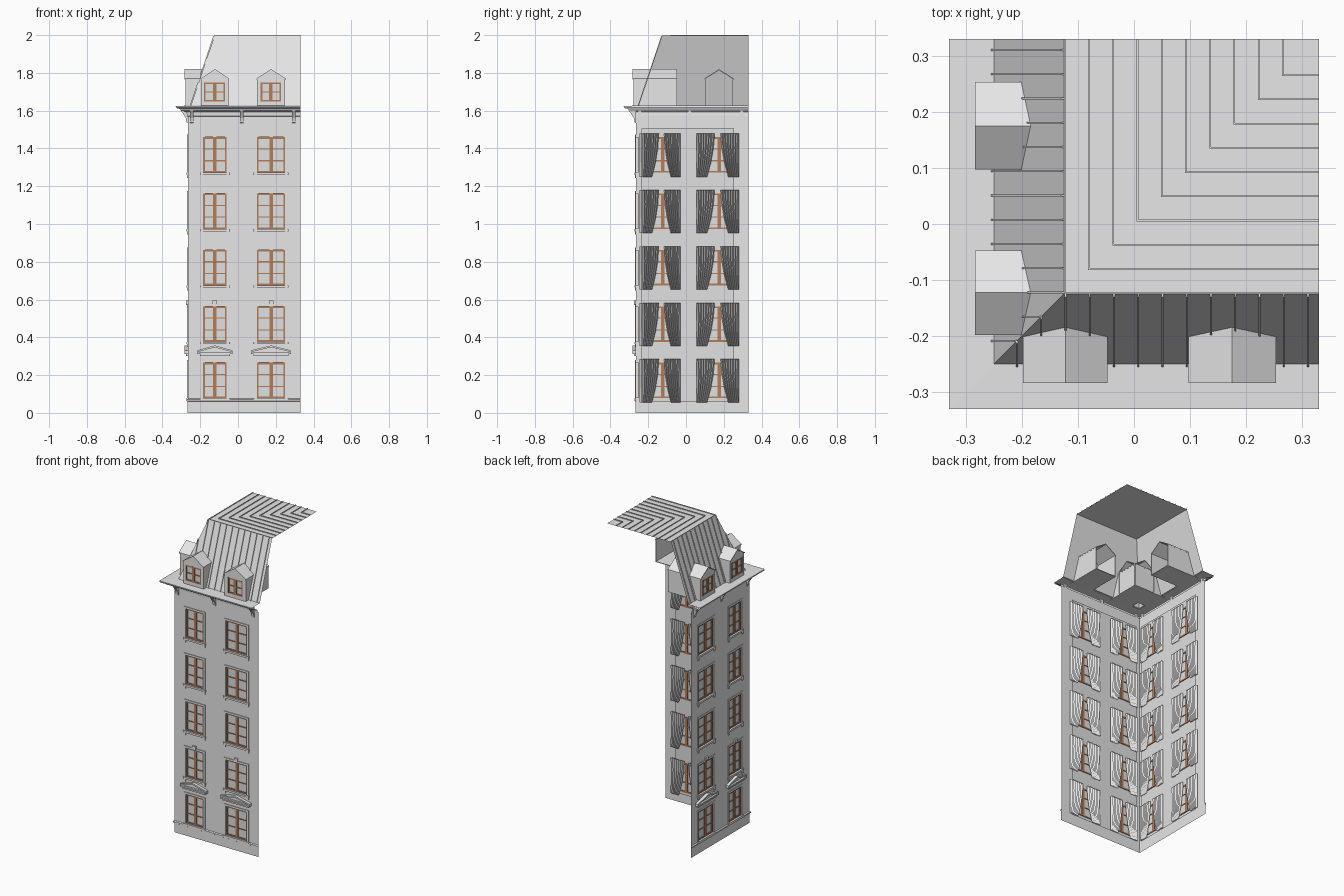
import bpy, bmesh, math

if "Cube" in bpy.data.objects:
    bpy.data.objects.remove(bpy.data.objects["Cube"])

def material(name, rgb):
    m = bpy.data.materials.new(name)
    m.diffuse_color = (*rgb, 1)
    m.use_nodes = True
    m.node_tree.nodes["Principled BSDF"].inputs["Base Color"].default_value = m.diffuse_color
    return m

GREY = material("pale grey stone", (0.8, 0.8, 0.8))
BROWN = material("brown wood", (0.45, 0.21, 0.11))
GLASS = material("window pane grey", (0.75, 0.75, 0.75))

W = 0.265            # distance of both facades from the centre
E = 0.33             # open ends of the two wings
BAYS = [(-0.185, -0.06), (0.10, 0.25)]          # window openings
FLOORS = [(0.078 + 0.2985 * i, 0.266 + 0.2985 * i) for i in range(5)]
DORMERS = [(-0.195, -0.05), (0.10, 0.25)]
BASE, TOP = 1.625, 1.995                        # mansard heights

def slope_y(z):
    return -(0.25 - 0.125 * (z - BASE) / (TOP - BASE))

def finish(name, bm, mat, transpose=True, recalc=True):
    """Make the object; the side wing is the front wing with x and y swapped."""
    if recalc:
        bmesh.ops.recalc_face_normals(bm, faces=bm.faces)
    if transpose:
        faces = list(bm.faces)
        copy = {v: bm.verts.new((v.co.y, v.co.x, v.co.z)) for v in list(bm.verts)}
        for f in faces:
            bm.faces.new([copy[v] for v in reversed(f.verts)])
    me = bpy.data.meshes.new(name)
    bm.to_mesh(me)
    bm.free()
    me.materials.append(mat)
    ob = bpy.data.objects.new(name, me)
    bpy.context.collection.objects.link(ob)
    return ob

def quad(bm, *pts):
    bm.faces.new([bm.verts.new(p) for p in pts])

def prism(bm, pts, y0, y1):
    """Extrude an (x, z) outline along y."""
    a = [bm.verts.new((x, y0, z)) for x, z in pts]
    b = [bm.verts.new((x, y1, z)) for x, z in pts]
    bm.faces.new(a)
    bm.faces.new(b[::-1])
    for i in range(len(a)):
        j = (i + 1) % len(a)
        bm.faces.new((a[j], a[i], b[i], b[j]))

def box(bm, x0, x1, y0, y1, z0, z1):
    prism(bm, [(x0, z0), (x1, z0), (x1, z1), (x0, z1)], y0, y1)

def l_sweep(bm, profile):
    """Sweep (distance, z) points around the corner of both wings."""
    rows = [[bm.verts.new(p) for p in ((E, -d, z), (-d, -d, z), (-d, E, z))]
            for d, z in profile]
    for r, s in zip(rows, rows[1:]):
        for k in range(2):
            bm.faces.new((r[k], s[k], s[k + 1], r[k + 1]))

def window(bm, x0, x1, z0, z1, y0, y1, rows):
    """Two casements with glazing bars."""
    t, m = 0.009, (x0 + x1) / 2
    for a, b in ((x0, x0 + t), (x1 - t, x1), (m - t, m + t)):
        box(bm, a, b, y0, y1, z0, z1)
    for a in (z0, z1 - t):
        box(bm, x0 + t, x1 - t, y0 + 0.001, y1 - 0.001, a, a + t)
    for i in range(1, rows):
        z = z0 + (z1 - z0) * i / rows
        box(bm, x0 + t, x1 - t, y0 + 0.002, y1 - 0.002, z - 0.003, z + 0.003)

# facade sheet with window holes and reveals
bm = bmesh.new()
xs = [-W] + [x for b in BAYS for x in b] + [E]
zs = [0.0] + [z for f in FLOORS for z in f] + [1.575]
for i in range(len(xs) - 1):
    for j in range(len(zs) - 1):
        a, b, c, d = xs[i], xs[i + 1], zs[j], zs[j + 1]
        if i % 2 == 0 or j % 2 == 0:
            quad(bm, (a, -W, c), (b, -W, c), (b, -W, d), (a, -W, d))
        else:
            y = -W + 0.012
            quad(bm, (a, -W, c), (a, -W, d), (a, y, d), (a, y, c))
            quad(bm, (b, -W, d), (b, -W, c), (b, y, c), (b, y, d))
            quad(bm, (b, -W, c), (a, -W, c), (a, y, c), (b, y, c))
            quad(bm, (a, -W, d), (b, -W, d), (b, y, d), (a, y, d))
finish("facade_walls", bm, GREY, recalc=False)

# window frames, surrounds, sills and curtains
frames, trim, curtains = bmesh.new(), bmesh.new(), bmesh.new()
for x0, x1 in BAYS:
    for n, (z0, z1) in enumerate(FLOORS):
        window(frames, x0, x1, z0, z1, -0.262, -0.251, 3)
        s = 0.013
        for a in (x0 - s, x1):
            box(trim, a, a + s, -W - 0.004, -W, z0, z1 + s)
        box(trim, x0, x1, -W - 0.004, -W, z1, z1 + s)
        box(trim, x0 - s - 0.004, x1 + s + 0.004, -W - 0.008, -W, z0 - 0.012, z0)
        for a in (x0 - s, x1):
            if n:
                box(trim, a, a + s, -W - 0.006, -W, z0 - 0.028, z0 - 0.012)
        if n == 1:
            m = (x0 + x1) / 2
            box(trim, m - 0.012, m + 0.012, -W - 0.009, -W, z1 + 0.008, z1 + 0.03)
        # pleated curtain pair, gathered towards the sides at the bottom
        c0, c1 = x0 - 0.045, x1 + 0.03
        for side, start in ((1, c0), (-1, c1)):
            grid, cols = [], 14
            for k in range(4):
                t = k / 3
                width = (0.43 - 0.1 * t - 0.08 * t * t) * (c1 - c0)
                grid.append([curtains.verts.new((
                    start + side * (width * i / cols + 0.004 * math.sin(3 * t) * (i > 0)),
                    -0.241 + (0.007 if i % 2 else -0.006),
                    z1 + 0.018 - 0.228 * t)) for i in range(cols + 1)])
            for r, q in zip(grid, grid[1:]):
                for i in range(cols):
                    f = (r[i], r[i + 1], q[i + 1], q[i])
                    curtains.faces.new(f if side < 0 else f[::-1])
finish("window_frames", frames, BROWN)
finish("window_surrounds", trim, GREY)
finish("curtains", curtains, GREY, recalc=False)

# large pane sheet behind the window openings
bm = bmesh.new()
quad(bm, (-0.235, -0.256, 0.06), (0.255, -0.256, 0.06),
     (0.255, -0.256, 1.505), (-0.235, -0.256, 1.505))
finish("window_panes", bm, GLASS, recalc=False)

# pediments over the ground floor windows
bm = bmesh.new()
for x0, x1 in BAYS:
    m, h = (x0 + x1) / 2, (x1 - x0) / 2 + 0.031
    box(bm, m - h, m + h, -0.283, -W, 0.313, 0.322)
    box(bm, m - h + 0.014, m + h - 0.014, -0.276, -W, 0.302, 0.313)
    prism(bm, [(m - h + 0.01, 0.322), (m + h - 0.01, 0.322), (m, 0.345)], -0.271, -W)
    for s in (-1, 1):
        prism(bm, [(m + s * h, 0.322), (m, 0.347), (m, 0.357), (m + s * h, 0.331)], -0.283, -W)
finish("pediments", bm, GREY)

# plinth and cornice swept around the corner
bm = bmesh.new()
l_sweep(bm, [(0.267, 0), (0.267, 0.06), (0.272, 0.063), (0.272, 0.071), (W, 0.075)])
finish("plinth", bm, GREY, False, False)
bm = bmesh.new()
l_sweep(bm, [(W, 1.57), (0.270, 1.572), (0.272, 1.592), (0.285, 1.597), (0.303, 1.6),
             (0.305, 1.609), (0.320, 1.611), (0.329, 1.617), (0.33, 1.625), (0.245, 1.627)])
finish("cornice", bm, GREY, False, False)

# scroll brackets under the cornice
bm = bmesh.new()
for x in (-0.245, 0.02, 0.295):
    pts = [(-W, 1.535), (-0.271, 1.537), (-0.276, 1.56), (-0.288, 1.58), (-0.302, 1.6), (-W, 1.6)]
    a = [bm.verts.new((x - 0.009, *p)) for p in pts]
    b = [bm.verts.new((x + 0.009, *p)) for p in pts]
    bm.faces.new(a)
    bm.faces.new(b[::-1])
    for i in range(len(a)):
        j = (i + 1) % len(a)
        bm.faces.new((a[j], a[i], b[i], b[j]))
finish("cornice_brackets", bm, GREY)

# mansard slopes and flat roof deck
bm = bmesh.new()
l_sweep(bm, [(0.25, BASE), (0.125, TOP)])
quad(bm, (-0.125, -0.125, TOP), (E, -0.125, TOP), (E, E, TOP), (-0.125, E, TOP))
finish("mansard_roof", bm, GREY, False, False)

# standing seams on the slopes and nested seams on the deck
bm = bmesh.new()
x = 0.31
while x > -0.24:
    y1 = max(-0.125, x) if x < -0.125 else -0.125
    if x < -0.125:
        y1 = x
    z1 = BASE + (TOP - BASE) * (y1 + 0.25) / 0.125
    r = 0.0015
    a = [bm.verts.new((x + r * s, y, z)) for s in (-1, 1) for y, z in
         ((-0.25, BASE), (y1, z1), (y1 - 0.005, z1 + 0.002), (-0.255, BASE + 0.002))]
    bm.faces.new(a[:4])
    bm.faces.new(a[:3:-1])
    for i in range(4):
        j = (i + 1) % 4
        bm.faces.new((a[j], a[i], a[i + 4], a[j + 4]))
    x -= 0.0432
finish("slope_seams", bm, GREY)
bm = bmesh.new()
for i in range(10):
    d = 0.125 - 0.0432 * i
    l_sweep(bm, [(d, TOP), (d, 2.0), (d - 0.003, 2.0), (d - 0.003, TOP)])
finish("deck_seams", bm, GREY, False, False)

# gabled dormers, open at the back inside the roof
walls, roofs, frames, panes = (bmesh.new() for _ in range(4))
for (x0, x1), (w0, w1) in zip(DORMERS, ((-0.18, -0.068), (0.12, 0.228))):
    m, yf, yb, ze, zp, t = (x0 + x1) / 2, -0.278, -0.047, 1.766, 1.814, 0.004
    for a in (x0, x1 - t):
        box(walls, a, a + t, yf, yb, BASE, ze)
    box(walls, x0, x1, yf, yb, BASE - 0.001, BASE + 0.003)
    box(walls, x0, w0, yf, yf + 0.01, BASE, ze)
    box(walls, w1, x1, yf, yf + 0.01, BASE, ze)
    box(walls, w0, w1, yf, yf + 0.01, BASE, 1.648)
    prism(walls, [(x0, ze), (w0, 1.75), (w1, 1.75), (x1, ze), (m, zp)], yf, yf + 0.01)
    for e in (x0 - 0.003, x1 + 0.003):
        prism(roofs, [(e, ze - 0.002), (m, zp), (m, zp + 0.006), (e, ze + 0.004)], -0.283, yb)
    window(frames, w0, w1, 1.648, 1.75, yf - 0.001, yf + 0.008, 2)
    quad(panes, (w0, yf + 0.005, 1.648), (w1, yf + 0.005, 1.648),
         (w1, yf + 0.005, 1.75), (w0, yf + 0.005, 1.75))
finish("dormer_walls", walls, GREY)
finish("dormer_roofs", roofs, GREY)
finish("dormer_window_frames", frames, BROWN)
finish("dormer_panes", panes, GLASS, recalc=False)
